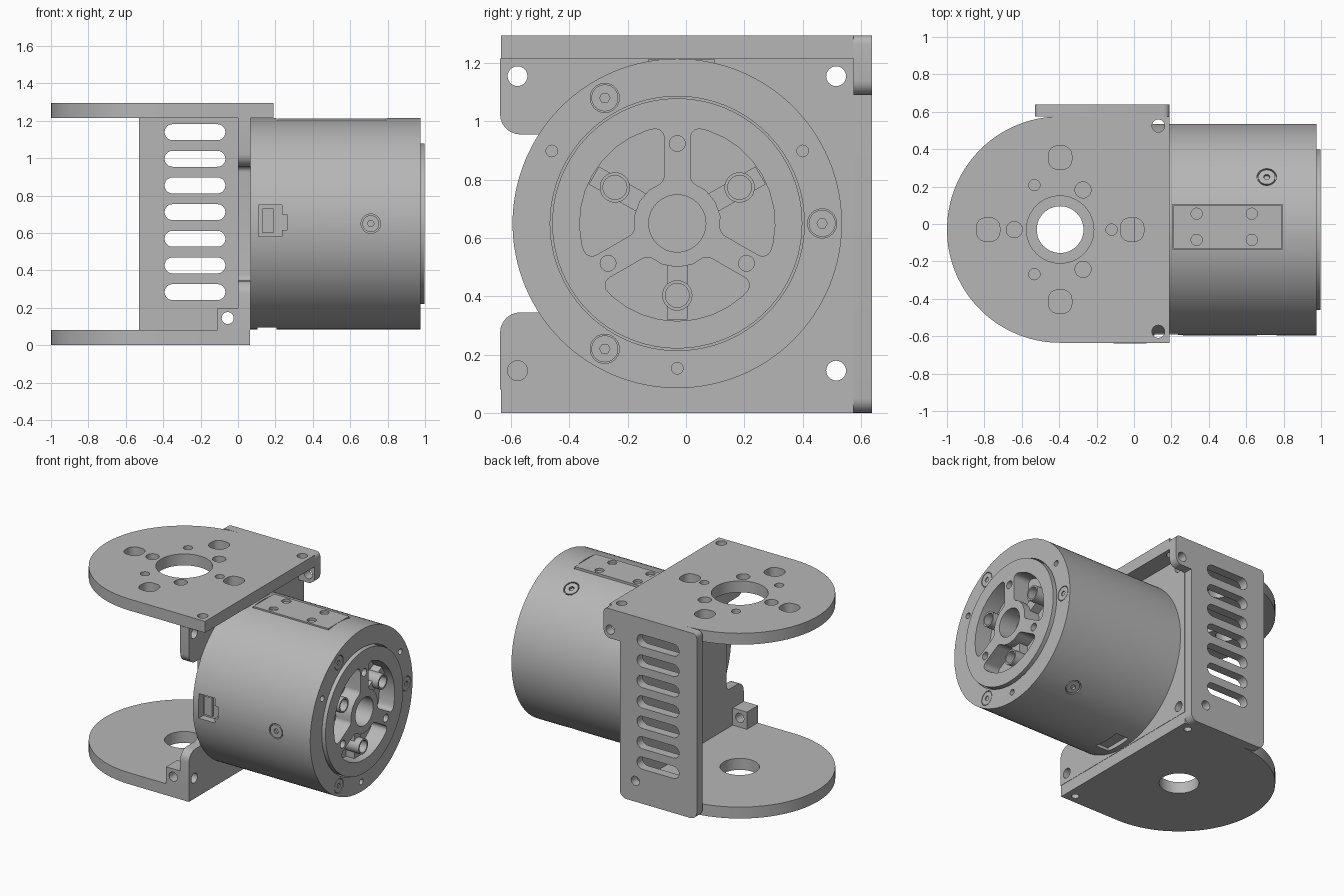
import bpy, bmesh, math
from mathutils import Matrix, Vector

if "Cube" in bpy.data.objects:
    bpy.data.objects.remove(bpy.data.objects["Cube"], do_unlink=True)

metal = bpy.data.materials.new("light_grey_metal")
metal.use_nodes = True
grey = (0.47, 0.47, 0.47, 1)
metal.diffuse_color = grey
metal.node_tree.nodes["Principled BSDF"].inputs["Base Color"].default_value = grey


# ---- 2D outlines ----
def circle(cx, cy, r, n=32, start=0, sweep=360):
    full = abs(sweep) == 360
    steps = n if full else n - 1
    angles = [math.radians(start + sweep * i / steps) for i in range(n)]
    return [(cx + r * math.cos(a), cy + r * math.sin(a)) for a in angles]


def rounded(corners, n=6):
    """Polygon from (x, y, trim) corners, each corner eased over its trim length."""
    pts = []
    for i, (x, y, r) in enumerate(corners):
        p = Vector((x, y))
        if r == 0:
            pts.append((x, y))
            continue
        a = p + (Vector(corners[i - 1][:2]) - p).normalized() * r
        b = p + (Vector(corners[(i + 1) % len(corners)][:2]) - p).normalized() * r
        u, v = a - p, b - p
        for k in range(n + 1):
            t = k / n * math.pi / 2
            pts.append(tuple(p + u * (1 - math.sin(t)) + v * (1 - math.cos(t))))
    return pts


def rect(cx, cy, w, h, r=0):
    return rounded([(cx + sx * w / 2, cy + sy * h / 2, r)
                    for sx, sy in ((-1, -1), (1, -1), (1, 1), (-1, 1))])


def polar(cx, cy, r, deg):
    a = math.radians(deg)
    return cx + r * math.cos(a), cy + r * math.sin(a)


# ---- solids ----
PLACE = {"X": lambda a, b, t: (t, a, b),
         "Y": lambda a, b, t: (a, t, b),
         "Z": lambda a, b, t: (a, b, t)}


def make(name, solids):
    """One object from prisms (outline, axis, low, high[, matrix])."""
    bm = bmesh.new()
    for outline, axis, lo, hi, *mat in solids:
        rings = [[bm.verts.new(PLACE[axis](a, b, t)) for a, b in outline] for t in (lo, hi)]
        bm.faces.new(rings[0])
        bm.faces.new(rings[1])
        n = len(outline)
        for i in range(n):
            j = (i + 1) % n
            bm.faces.new((rings[0][i], rings[0][j], rings[1][j], rings[1][i]))
        if mat:
            bmesh.ops.transform(bm, matrix=mat[0], verts=rings[0] + rings[1])
    bmesh.ops.recalc_face_normals(bm, faces=bm.faces)
    mesh = bpy.data.meshes.new(name)
    bm.to_mesh(mesh)
    bm.free()
    obj = bpy.data.objects.new(name, mesh)
    bpy.context.collection.objects.link(obj)
    mesh.materials.append(metal)
    return obj


def part(name, solids, cuts=()):
    obj = make(name, solids)
    bpy.ops.object.select_all(action="DESELECT")
    obj.select_set(True)
    bpy.context.view_layer.objects.active = obj
    if cuts:
        cutter = make(name + "_cutter", cuts)
        cutter.hide_render = True
        mod = obj.modifiers.new("holes", "BOOLEAN")
        mod.operation, mod.solver, mod.object = "DIFFERENCE", "EXACT", cutter
        bpy.ops.object.modifier_apply(modifier=mod.name)
        bpy.data.objects.remove(cutter, do_unlink=True)
    bpy.ops.object.shade_smooth_by_angle(angle=math.radians(30))
    return obj


# ---- bracket: upper and lower rounded plates ----
PX, PY = -0.395, -0.03


def d_shape(right):
    return circle(PX, PY, 0.605, 48, 270, -180) + [(right, 0.575), (right, -0.635)]


holes = [circle(PX, PY, 0.18, 48)]
holes += [circle(*polar(PX, PY, 0.245, d), 0.043) for d in (60, 180, 300)]
holes += [circle(*polar(PX, PY, 0.275, d), 0.03) for d in (0, 120, 240)]
holes += [rect(*polar(PX, PY, 0.385, d), 0.125, 0.125, 0.05) for d in (0, 90, 180, 270)]
holes += [circle(0.13, y, 0.034) for y in (-0.575, 0.525)]
part("upper_plate", [(d_shape(0.19), "Z", 1.215, 1.295)],
     [(h, "Z", 1.1, 1.4) for h in holes])

holes = [circle(PX, PY, 0.125, 48)] + [circle(0.0, y, 0.025) for y in (-0.575, 0.525)]
part("lower_plate", [(d_shape(0.065), "Z", 0, 0.08)],
     [(h, "Z", -0.1, 0.2) for h in holes])

# ---- bracket: slotted back plate with an ear at the top ----
outline = rounded([(-0.53, 0, 0.05), (0.065, 0, 0.05), (0.065, 1.09, 0),
                   (0.19, 1.09, 0.05), (0.19, 1.295, 0.03), (-0.53, 1.295, 0.03)])
holes = [rect(-0.23, 0.284 + i * 0.1425, 0.325, 0.085, 0.042) for i in range(7)]
holes += [circle(0.14, 1.15, 0.032), circle(-0.055, 0.145, 0.032)]
part("back_plate", [(outline, "Y", 0.575, 0.638)], [(h, "Y", 0.5, 0.7) for h in holes])

# ---- bracket: motor wall, notched at the front ----
outline = rounded([(-0.638, 0.08, 0), (0.575, 0.08, 0), (0.575, 1.215, 0), (-0.638, 1.215, 0),
                   (-0.638, 0.955, 0.07), (-0.45, 0.955, 0.03),
                   (-0.45, 0.345, 0.03), (-0.638, 0.345, 0.07)])
holes = [circle(y, z, 0.034) for y in (-0.578, 0.515) for z in (0.145, 1.155)]
part("motor_wall", [(outline, "X", 0, 0.067)], [(h, "X", -0.1, 0.2) for h in holes])

# Threaded corner block
part("corner_block", [(rect(-0.055, 0.14, 0.11, 0.12), "Y", -0.638, -0.515)],
     [(circle(-0.055, 0.145, 0.032), "Y", -0.8, -0.4)])

# ---- motor housing ----
MY, MZ = -0.03, 0.65
CENTRE = Matrix.Translation((0, MY, MZ))


def around(deg):
    return CENTRE @ Matrix.Rotation(math.radians(deg), 4, "X")


ends = [(0, 120, 240), (30, 150, 270)]
cuts = [(circle(MY, MZ, 0.436, 96), "X", 0.85, 1.1)]
cuts += [(circle(*polar(MY, MZ, 0.497, d), 0.05), "X", 0.965, 1.1) for d in ends[0]]
cuts += [(circle(*polar(MY, MZ, 0.497, d), 0.02, 16), "X", 0.94, 1.1) for d in ends[1]]
cuts += [(circle(0.71, 0, 0.052), "Z", 0.54, 0.7, around(d)) for d in (-30, 90, 210)]
cuts += [(rounded([(0.11, 0.58, 0), (0.235, 0.58, 0), (0.235, 0.615, 0), (0.262, 0.615, 0),
                   (0.262, 0.70, 0), (0.235, 0.70, 0), (0.235, 0.75, 0), (0.11, 0.75, 0)]),
          "Y", -0.7, -0.54),
         (rect(0.155, -0.03, 0.1, 0.2), "Z", 0, 0.115),
         (rect(0.5, -0.015, 0.59, 0.24), "Z", 1.17, 1.4)]
part("motor_housing", [(circle(MY, MZ, 0.565, 128), "X", 0.067, 0.975)], cuts)

# Connector pins block in the front opening
part("connector", [(rect(0.16, 0.665, 0.06, 0.13), "Y", -0.56, -0.53)])

# Flush cover on top of the housing
part("top_cover", [(rect(0.5, -0.015, 0.58, 0.23), "Z", 1.15, 1.212)],
     [(circle(x, y, 0.03, 20), "Z", 1.195, 1.3) for x in (0.335, 0.63) for y in (-0.085, 0.055)])

# Screw heads around the side and on the end ring
part("side_screws", [(circle(0.71, 0, 0.045), "Z", 0.53, 0.563, around(d)) for d in (-30, 90, 210)],
     [(circle(0.71, 0, 0.018, 6), "Z", 0.545, 0.7, around(d)) for d in (-30, 90, 210)])
spots = [polar(MY, MZ, 0.497, d) for d in ends[0]]
part("end_screws", [(circle(*p, 0.046), "X", 0.96, 0.974) for p in spots],
     [(circle(*p, 0.018, 6), "X", 0.967, 1.1) for p in spots])


# ---- output disc with three lobed pockets ----
def pocket(mid):
    """Sector between parallel-sided spokes, with eased corners."""
    def edge(r, side):
        return mid + side * (60 - math.degrees(math.asin(0.045 / r)))
    corners = [(*polar(MY, MZ, 0.15, edge(0.15, -1)), 0.02),
               (*polar(MY, MZ, 0.335, edge(0.335, -1)), 0.04)]
    span = edge(0.335, 1) - mid
    for k in range(-4, 5):
        corners.append((*polar(MY, MZ, 0.335, mid + k / 5 * span), 0))
    corners += [(*polar(MY, MZ, 0.335, edge(0.335, 1)), 0.04),
                (*polar(MY, MZ, 0.15, edge(0.15, 1)), 0.02)]
    corners += [(*polar(MY, MZ, 0.15, mid + d), 0) for d in (20, 0, -20)]
    return rounded(corners)


cuts = [(pocket(d), "X", 0.88, 1.1) for d in ends[1]]
cuts += [(circle(MY, MZ, 0.098, 48), "X", 0.87, 1.1)]
cuts += [(circle(*polar(MY, MZ, 0.274, d), 0.027, 20), "X", 0.9, 1.1) for d in (90, 210, 330)]
part("output_disc", [(circle(MY, MZ, 0.429, 96), "X", 0.8, 0.998)], cuts)

# Bolt posts and the lower webs joining them to the hub
for i, d in enumerate(ends[1]):
    spot = polar(MY, MZ, 0.247, d)
    hole = [(circle(*spot, 0.041), "X", 0.9, 1.1)]
    part(f"bolt_post_{i + 1}", [(circle(*spot, 0.052), "X", 0.86, 0.99)], hole)
    part(f"post_web_{i + 1}", [(rect(0.235, 0, 0.19, 0.07), "X", 0.86, 0.945, around(d))], [
        (circle(*spot, 0.05), "X", 0.8, 1.1)])
